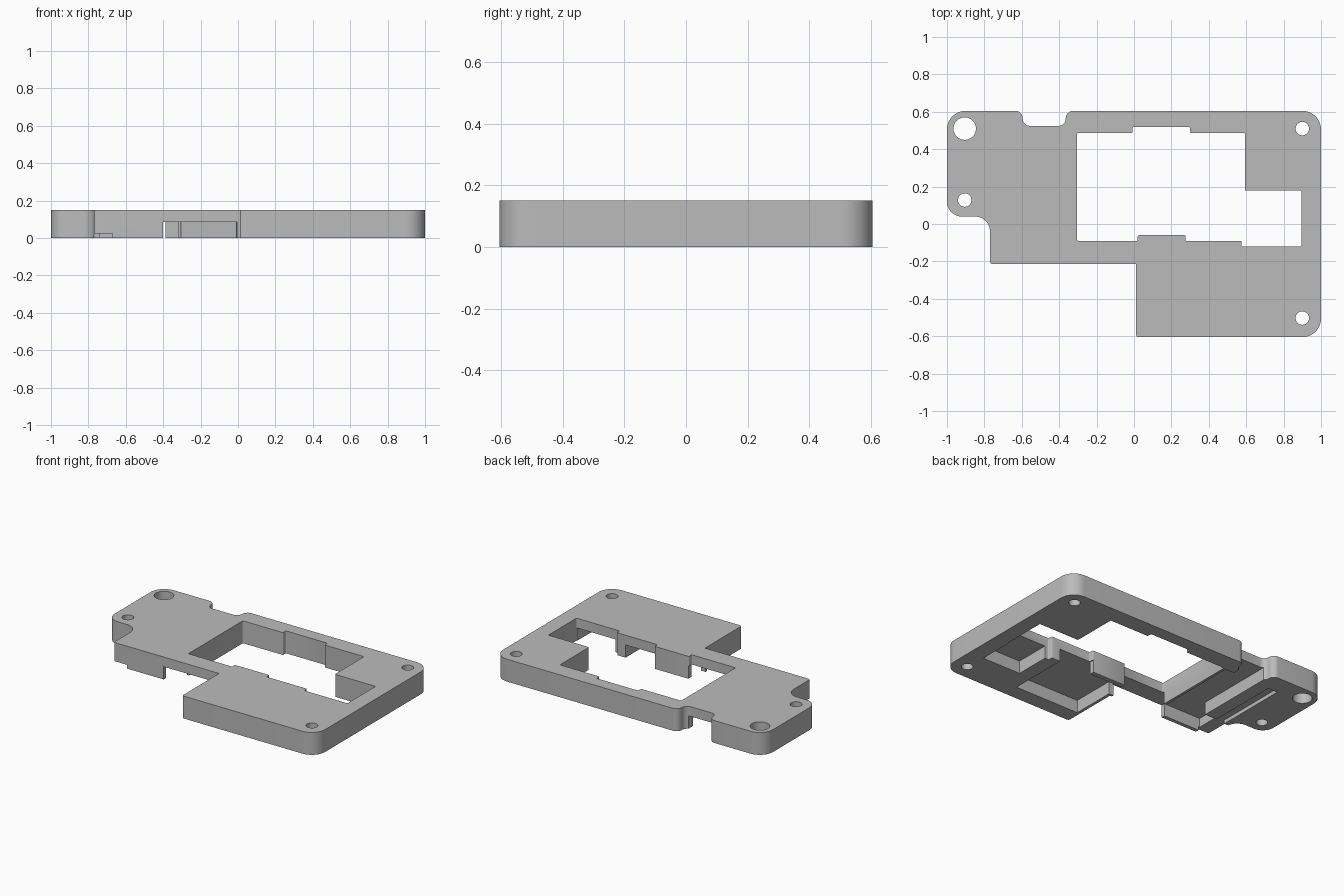
import bpy, bmesh, math
from mathutils import Vector

if "Cube" in bpy.data.objects:
    bpy.data.objects.remove(bpy.data.objects["Cube"])

HEIGHT, CEILING = 0.15, 0.085

grey = bpy.data.materials.new("plain grey")
grey.use_nodes = True
grey.diffuse_color = (0.5, 0.5, 0.5, 1)
grey.node_tree.nodes["Principled BSDF"].inputs["Base Color"].default_value = grey.diffuse_color


def rounded(corners, default=0.0, steps=10):
    """Outline from (x, y[, radius]) corners, with each corner filleted."""
    pts = []
    for i, c in enumerate(corners):
        p = Vector(c[:2])
        r = c[2] if len(c) > 2 else default
        if r == 0:
            pts.append(p)
            continue
        a = (Vector(corners[i - 1][:2]) - p).normalized()
        b = (Vector(corners[(i + 1) % len(corners)][:2]) - p).normalized()
        centre = p + (a + b) * r          # all corners are square
        for k in range(steps + 1):
            t = k / steps * math.pi / 2
            pts.append(centre - b * r * math.cos(t) - a * r * math.sin(t))
    return pts


def prism(name, pts, z0, z1):
    bm = bmesh.new()
    face = bm.faces.new([bm.verts.new((p[0], p[1], z0)) for p in pts])
    ext = bmesh.ops.extrude_face_region(bm, geom=[face])
    top = [v for v in ext["geom"] if isinstance(v, bmesh.types.BMVert)]
    bmesh.ops.translate(bm, verts=top, vec=(0, 0, z1 - z0))
    bmesh.ops.recalc_face_normals(bm, faces=bm.faces)
    mesh = bpy.data.meshes.new(name)
    bm.to_mesh(mesh)
    bm.free()
    mesh.materials.append(grey)
    obj = bpy.data.objects.new(name, mesh)
    bpy.context.collection.objects.link(obj)
    return obj


# Plate body with rounded corners and the rear notch
body = prism("mounting_plate", rounded([
    (-1, .605, .1), (-1, .04, .08), (-.77, .04, .08), (-.77, -.215, .015),
    (.01, -.215), (.01, -.605, .015), (1, -.605, .1), (1, .605, .1),
    (-.365, .605, .04), (-.365, .525, .038), (-.595, .525, .038), (-.595, .605, .04),
]), 0, HEIGHT)

cutters = []

# Stepped central window, cut right through
cutters.append(prism("window_cutter", rounded([
    (-.305, -.09), (.02, -.09), (.02, -.06), (.275, -.06), (.275, -.09),
    (.575, -.09), (.575, -.12), (.895, -.12), (.895, .178), (.593, .178),
    (.593, .487), (.3, .487), (.3, .518), (-.008, .518), (-.008, .487), (-.305, .487),
], default=.006, steps=3), -.1, HEIGHT + .1))

# Screw holes
for i, (x, y, r) in enumerate([(-.905, .51, .06), (-.905, .128, .036),
                               (.9, .51, .036), (.9, -.503, .036)]):
    ring = [(x + r * math.cos(k * math.tau / 40), y + r * math.sin(k * math.tau / 40))
            for k in range(40)]
    cutters.append(prism(f"screw_hole_cutter_{i + 1}", ring, -.1, HEIGHT + .1))

# Underside channel linking the front opening, window and rear notch
cutters.append(prism("channel_cutter", [
    (-.68, -.19), (-.4, -.19), (-.4, -.25), (-.005, -.25), (-.005, -.2), (.03, -.2),
    (.03, -.5), (.51, -.5), (.51, -.05), (.27, -.05), (.27, -.092), (.025, -.092),
    (.025, -.05), (-.29, -.05), (-.29, -.08), (-.322, -.08), (-.322, .48),
    (-.388, .48), (-.388, .56), (-.58, .56), (-.58, -.02), (-.68, -.02),
], -.1, CEILING))

# Underside pocket at the side of the window
cutters.append(prism("side_pocket_cutter", [
    (.605, -.36), (.89, -.36), (.89, -.1), (.605, -.1)], -.1, CEILING))

# Shallow slot along the underside, open at the front
cutters.append(prism("slot_cutter", [
    (-.78, -.25), (-.67, -.25), (-.67, .47), (-.74, .47), (-.74, -.03), (-.78, -.03)],
    -.1, .025))

bpy.context.view_layer.objects.active = body
for cutter in cutters:
    mod = body.modifiers.new(cutter.name, "BOOLEAN")
    mod.operation, mod.solver, mod.object = "DIFFERENCE", "EXACT", cutter
    bpy.ops.object.modifier_apply(modifier=mod.name)
    bpy.data.objects.remove(cutter)

# Smooth the fillets and holes while keeping edges sharp
bpy.ops.object.select_all(action="DESELECT")
body.select_set(True)
bpy.ops.object.shade_smooth_by_angle(angle=math.radians(35))
